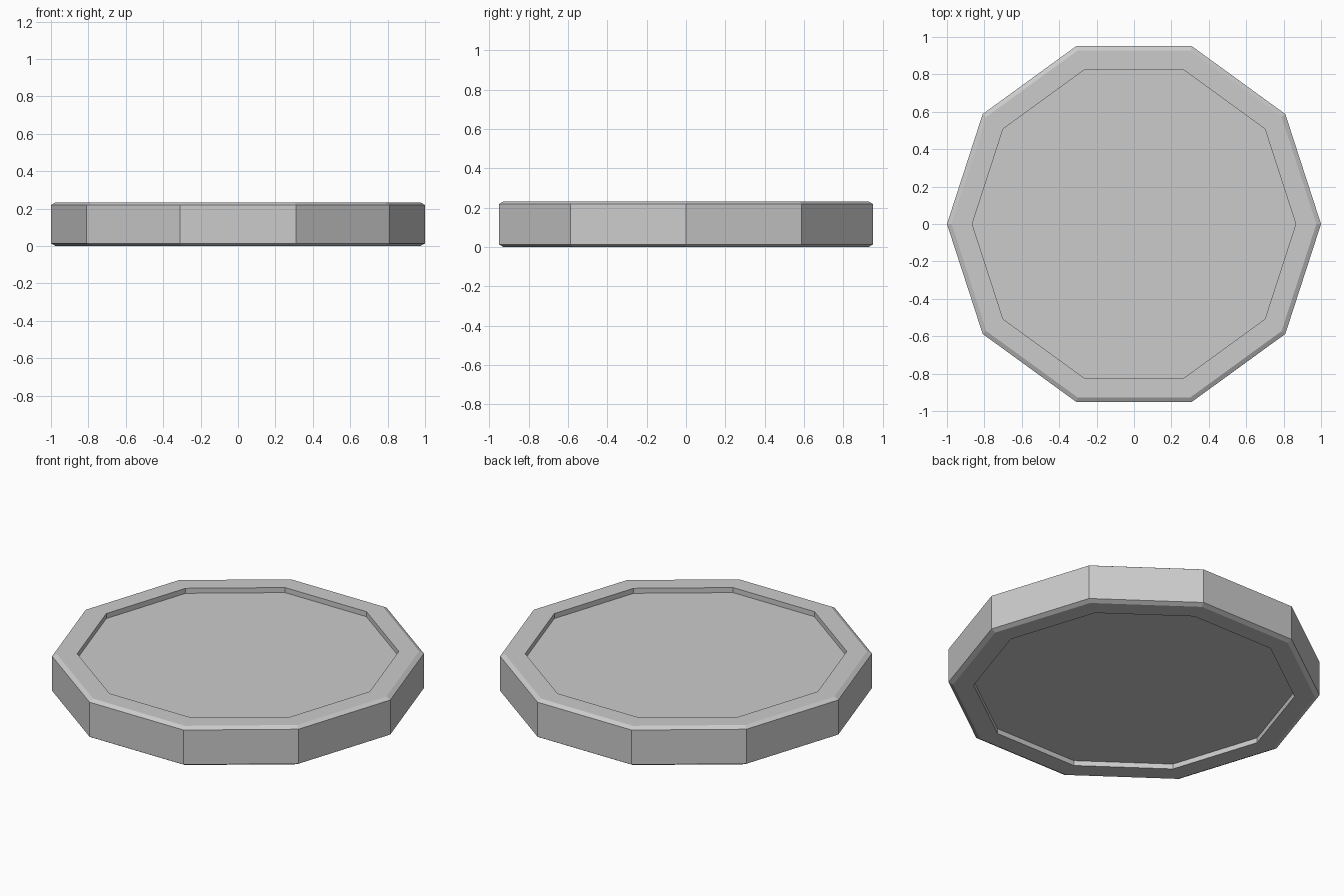
import bpy, bmesh
from math import cos, sin, pi

if "Cube" in bpy.data.objects:
    bpy.data.objects.remove(bpy.data.objects["Cube"])

SIDES = 10
# half-section (radius, z): bottom recess, bottom rim, wall, top rim, top recess
PROFILE = [(0.865, 0.03), (0.865, 0.0), (0.975, 0.0), (1.0, 0.014),
           (1.0, 0.219), (0.975, 0.233), (0.865, 0.233), (0.865, 0.203)]


def lathe(name, profile, sides):
    """Spin a half-section into a closed faceted solid."""
    bm = bmesh.new()
    rings = [[bm.verts.new((r * cos(2 * pi * i / sides), r * sin(2 * pi * i / sides), z))
              for i in range(sides)] for r, z in profile]
    for low, high in zip(rings, rings[1:]):
        for i in range(sides):
            j = (i + 1) % sides
            bm.faces.new((low[i], low[j], high[j], high[i]))
    bm.faces.new(rings[0][::-1])
    bm.faces.new(rings[-1])
    bmesh.ops.recalc_face_normals(bm, faces=bm.faces[:])
    mesh = bpy.data.meshes.new(name)
    bm.to_mesh(mesh)
    bm.free()
    obj = bpy.data.objects.new(name, mesh)
    bpy.context.collection.objects.link(obj)
    return obj


# Ten-sided disc with chamfered rims and a shallow recess on both faces
lathe("recessed_disc", PROFILE, SIDES)
